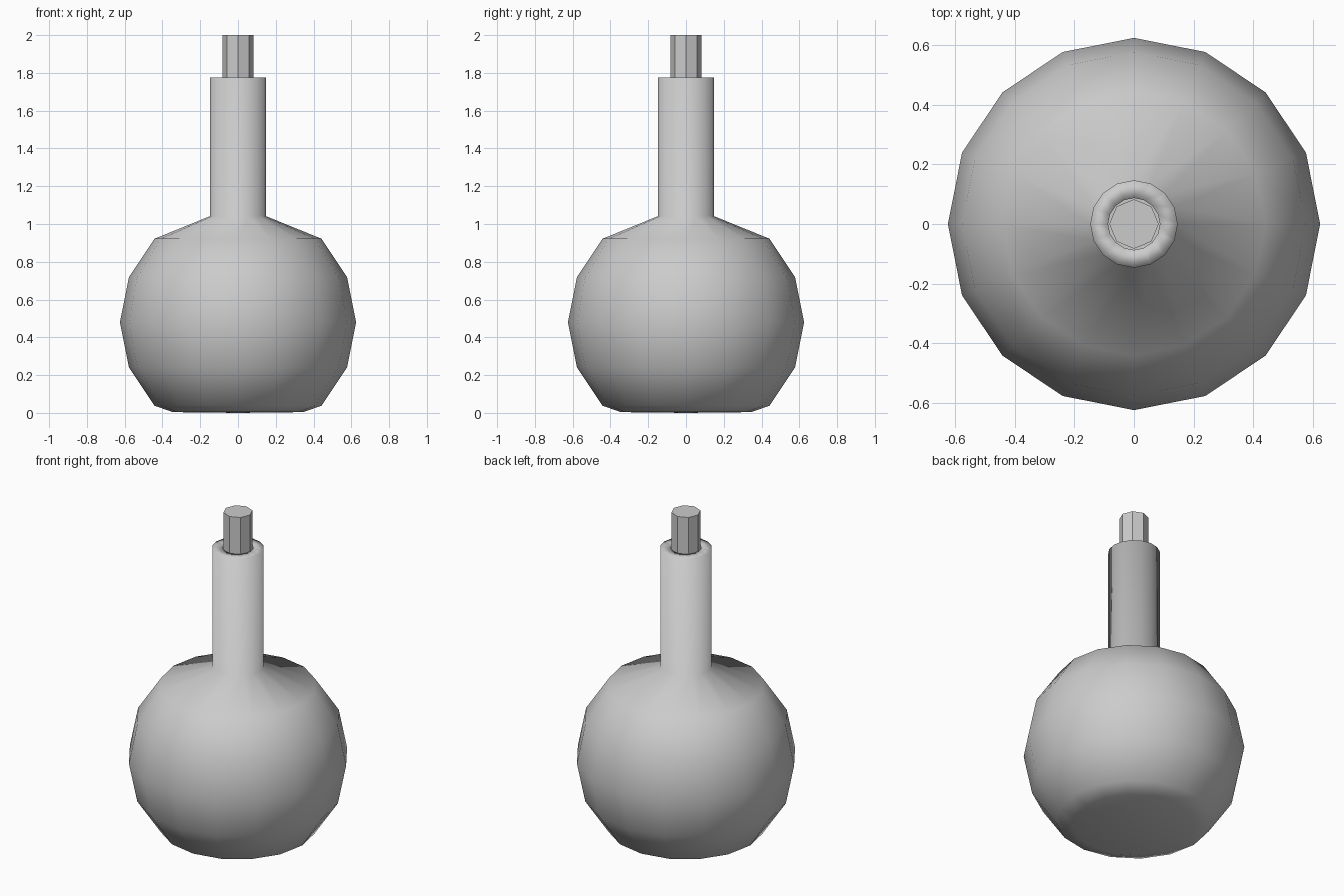
import bpy, bmesh
from math import pi, sin, cos

if "Cube" in bpy.data.objects:
    bpy.data.objects.remove(bpy.data.objects["Cube"])


def lathe(name, profile, sides, smooth):
    """Revolve an (r, z) profile about z; a zero radius makes a pole."""
    bm = bmesh.new()
    rings = []
    for r, z in profile:
        if r == 0:
            rings.append([bm.verts.new((0, 0, z))] * sides)
        else:
            rings.append([bm.verts.new((r * cos(2 * pi * i / sides),
                                        r * sin(2 * pi * i / sides), z))
                          for i in range(sides)])
    for a, b in zip(rings, rings[1:]):
        for i in range(sides):
            j = (i + 1) % sides
            quad = list(dict.fromkeys((a[i], a[j], b[j], b[i])))
            face = bm.faces.new(quad)
            face.smooth = smooth
    bmesh.ops.recalc_face_normals(bm, faces=bm.faces)
    mesh = bpy.data.meshes.new(name)
    bm.to_mesh(mesh)
    bm.free()
    obj = bpy.data.objects.new(name, mesh)
    bpy.context.collection.objects.link(obj)
    return obj


# Round flask: flattened base, 16-sided bulb, straight neck
R, CZ, WALL = 0.625, 0.48, 0.06
bulb = [(R * cos(k * pi / 8), CZ + R * sin(k * pi / 8)) for k in range(-2, 3)]
outer = [(0, 0), (0.345, 0.004)] + bulb + [(0.147, 1.042), (0.147, 1.775)]

# Inside wall of the flask, running back down from the rim
k = (R - WALL) / R
inner = [(0.087, 1.775), (0.087, 0.99)]
inner += [(r * k, CZ + (z - CZ) * k) for r, z in reversed(bulb)]
inner += [(0.3, 0.06), (0, 0.06)]
lathe("flask", outer + inner, 16, True)

# Flat-sided octagonal stopper in the neck
lathe("stopper", [(0, 1.55), (0.083, 1.55), (0.083, 2.0), (0, 2.0)], 8, False)
